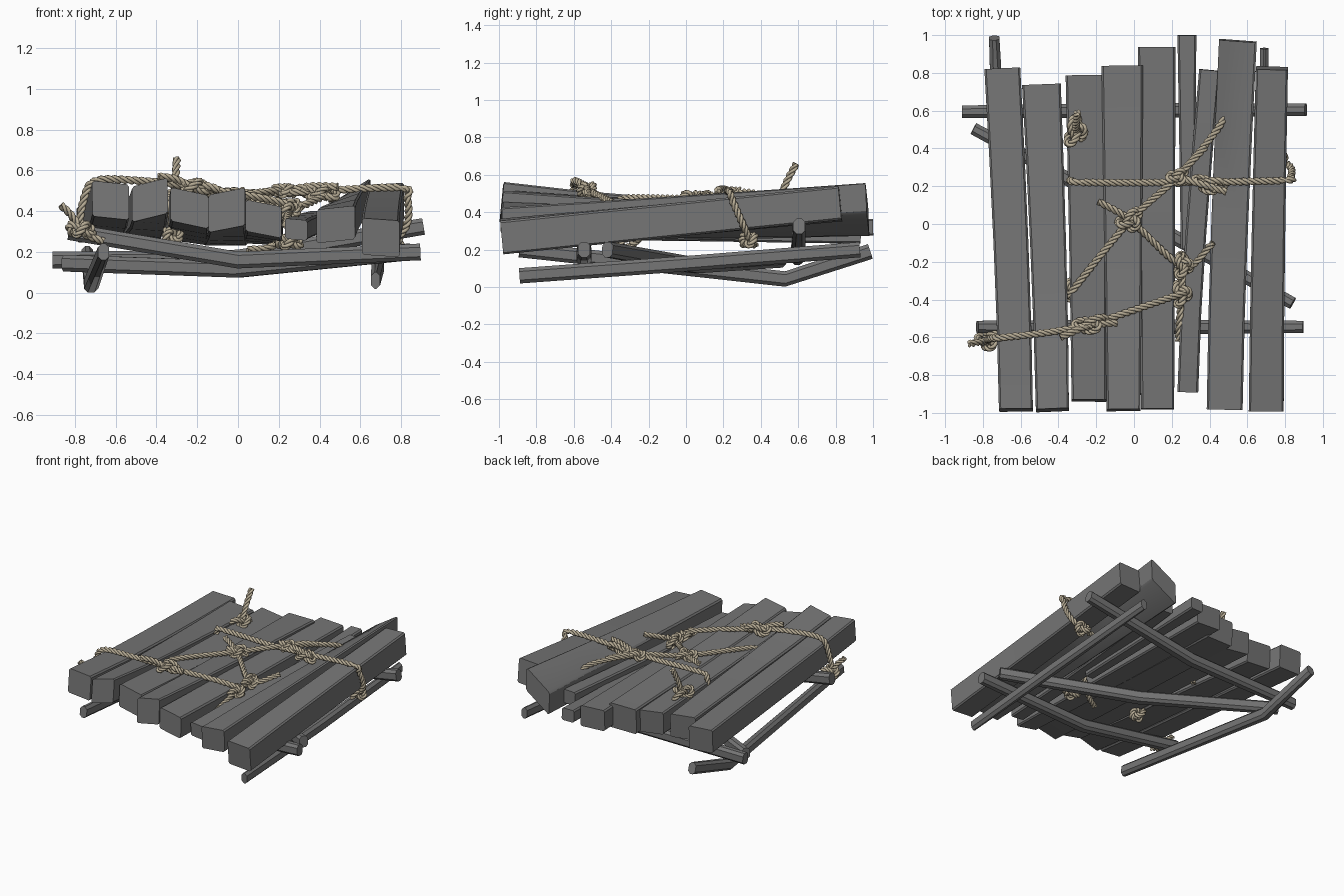
import bpy, bmesh, math
from mathutils import Vector as V

if "Cube" in bpy.data.objects:
    bpy.data.objects.remove(bpy.data.objects["Cube"])

def material(name, col):
    m = bpy.data.materials.new(name)
    m.diffuse_color = (*col, 1)
    m.use_nodes = True
    m.node_tree.nodes["Principled BSDF"].inputs["Base Color"].default_value = m.diffuse_color
    return m

WOOD = material("grey_wood", (0.18, 0.18, 0.18))
ROPE = material("rope_tan", (0.47, 0.41, 0.30))
UP = V((0, 0, 1))

def finish(bm, name, mat, angle):
    bmesh.ops.recalc_face_normals(bm, faces=bm.faces)
    me = bpy.data.meshes.new(name)
    bm.to_mesh(me)
    bm.free()
    me.materials.append(mat)
    ob = bpy.data.objects.new(name, me)
    bpy.context.collection.objects.link(ob)
    bpy.ops.object.select_all(action='DESELECT')
    ob.select_set(True)
    bpy.context.view_layer.objects.active = ob
    bpy.ops.object.shade_smooth_by_angle(angle=math.radians(angle))

def skin(bm, rings):
    n = len(rings[0])
    vs = [[bm.verts.new(p) for p in r] for r in rings]
    for a, b in zip(vs, vs[1:]):
        for i in range(n):
            bm.faces.new((a[i], a[(i + 1) % n], b[(i + 1) % n], b[i]))
    bm.faces.new(vs[0])
    bm.faces.new(vs[-1])

def tangent(pts, i):
    return (pts[min(i + 1, len(pts) - 1)] - pts[max(i - 1, 0)]).normalized()

def timber(name, pts, widths, heights, slopes, c):
    """Loft a box with chamfer c along the points; slopes shear its top sideways."""
    bm = bmesh.new()
    rings = []
    for i, p in enumerate(pts):
        t = tangent(pts, i)
        side = t.cross(UP).normalized()
        up = side.cross(t)
        side = side + up * math.tan(math.radians(slopes[i]))
        w, h = widths[i] / 2, heights[i] / 2
        prof = [(w, c - h), (w, h - c), (w - c, h), (c - w, h),
                (-w, h - c), (-w, c - h), (c - w, -h), (w - c, -h)]
        rings.append([p + side * a + up * b for a, b in prof])
    skin(bm, rings)
    finish(bm, name, WOOD, 30)

def plank(name, height, front, back):
    """Plank between two ends (x, y, z, width, slope); it bows sideways late and sinks early."""
    steps = [0, 0.25, 0.5, 0.75, 1]
    def mix(k, e=1):
        return [front[k] + (back[k] - front[k]) * t ** e for t in steps]
    z = mix(2, 0.75 if back[2] < front[2] else 1)
    pts = [V(p) for p in zip(mix(0, 1.4), mix(1), z)]
    timber(name, pts, mix(3), [height] * 5, mix(4), 0.01)

def stick(name, a, mid, b, width=0.07):
    timber(name, [V(a), V(mid), V(b)], [width - .005, width + .01, width - .005], [.082] * 3, [0] * 3, 0.018)

def rope(name, pts, size=0.0105, sides=6, pitch=0.10):
    """Three twisted strands along a smooth path."""
    p = [V(q) for q in pts]
    p = [2 * p[0] - p[1]] + p + [2 * p[-1] - p[-2]]
    path = []
    for a, b, c, d in zip(p, p[1:], p[2:], p[3:]):
        n = max(2, int((c - b).length / 0.011))
        for t in (k / n for k in range(n)):
            path.append(0.5 * (2 * b + (c - a) * t + (2 * a - 5 * b + 4 * c - d) * t * t
                               + (3 * b - a - 3 * c + d) * t ** 3))
    path.append(p[-2])
    n, dist, frames = tangent(path, 0).orthogonal(), 0, []
    for i, q in enumerate(path):
        t = tangent(path, i)
        n = (n - t * n.dot(t)).normalized()
        dist += (q - path[i - 1]).length if i else 0
        frames.append((q, n, t.cross(n), dist))
    bm = bmesh.new()
    def around(u, v, a):
        return size * (u * math.cos(a) + v * math.sin(a))
    for s in range(3):
        skin(bm, [[q + around(u, v, math.tau * (d / pitch + s / 3)) + around(u, v, math.tau * k / sides)
                   for k in range(sides)] for q, u, v, d in frames])
    finish(bm, name, ROPE, 70)

def knot(name, c, heading, length=0.055, radius=0.036, flat=0.025):
    """Trefoil knot stretched along a heading in degrees."""
    h = math.radians(heading)
    d, side = V((math.cos(h), math.sin(h), 0)), V((-math.sin(h), math.cos(h), 0))
    pts = []
    for t in (math.tau * k / 24 for k in range(25)):
        pts.append(c + d * length * (math.sin(t) + 2 * math.sin(2 * t)) / 2.6
                   + side * radius * (math.cos(t) - 2 * math.cos(2 * t)) / 2.6
                   - UP * flat * math.sin(3 * t))
    rope(name, pts)

def drop(p, depth=0.2):
    """Rope end tucked down through a gap."""
    return [p - UP * depth, p - UP * depth / 2]

# Deck planks, left to right
plank("deck_plank_1", .175, (-.625, -.985, .453, .18, -6), (-.697, .82, .33, .19, -3))
plank("deck_plank_2", .175, (-.432, -.985, .455, .175, 14), (-.49, .735, .335, .205, -6))
plank("deck_plank_3", .165, (-.238, -.935, .415, .185, -12), (-.257, .785, .33, .21, -8))
plank("deck_plank_4", .185, (-.055, -.985, .405, .18, 11), (-.062, .835, .325, .22, 0))
plank("deck_plank_5", .155, (.125, -.98, .362, .175, -11), (.12, .935, .315, .2, -3))
plank("deck_plank_6", .1, (.285, -.89, .31, .11, -5), (.4, .815, .35, .11, 0))
plank("deck_plank_7", .165, (.48, -.98, .335, .19, 6), (.55, .97, .415, .2, 33))
plank("deck_plank_8", .18, (.7, -.985, .27, .185, -4), (.73, .825, .445, .17, 3))
plank("short_plank", .09, (.285, -.13, .29, .075, 0), (.28, 1, .32, .1, 0))

# Bent sticks under the deck
stick("front_cross_beam", (-.83, -.545, .3), (0, -.545, .16), (.895, -.545, .2))
stick("rear_cross_beam", (-.91, .595, .16), (0, .6, .17), (.91, .605, .325))
stick("diagonal_beam", (-.85, .505, .145), (0, .05, .115), (.84, -.42, .2))
stick("left_runner", (-.66, -.89, .2), (-.72, .53, .043), (-.74, .985, .19), .06)
stick("right_runner", (.675, -.89, .06), (.685, 0, .125), (.69, .93, .2), .05)

# Points where ropes meet
centre, front, left = V((-.02, .02, .475)), V((-.23, -.53, .52)), V((-.77, -.615, .31))
gap_a, gap_b, cross = V((.26, -.22, .42)), V((.25, -.37, .4)), V((.23, .25, .5))
hole, rear, side = V((-.325, -.35, .47)), V((-.31, .49, .45)), V((.75, .34, .25))
start, corner = V((-.335, .23, .47)), V((.83, .25, .46))
top_left, end = V((-.69, -.6, .55)), V((.455, .52, .46))

# Lashing ropes
rope("cross_rope", drop(start) + [start, (-.27, .22, .495), (.2, .22, .49), (.78, .23, .515), corner,
                                  corner.lerp(side, .6) + V((.045, 0, 0)), side, side - V((.11, .01, .01))])
rope("diagonal_rope", drop(hole) + [hole, centre, cross, end, end + V((.01, .08, -.1))])
rope("centre_rope", [centre + V((-.17, .1, .025)), centre, gap_a, gap_a + V((.16, .12, .05))])
rope("front_rope", [left + V((.11, .015, -.06)), left, left + V((.02, .01, .17)), top_left,
                    (-.5, -.58, .55), front, gap_b + UP * .03] + drop(gap_b, .16)[::-1])
rope("gap_rope", [gap_a + V((-.01, .07, .01)), gap_a, gap_b, gap_b + V((-.015, -.25, -.07))])
rope("gap_loop", [gap_a, gap_a - UP * .12, (.15, -.3, .22), (.05, -.36, .21)])

# Loose tails
def tail(name, p, offset):
    o = V(offset)
    rope(name, [p, p + o * .5 + UP * .012, p + o])

tail("left_tail", left, (-.1, -.02, .12))
tail("front_tail_left", front, (-.16, -.07, .05))
tail("front_tail_right", front, (.14, .005, -.015))
tail("cross_tail", cross, (.26, -.08, .02))
tail("upper_tail", cross, (.15, .16, -.01))
tail("rear_tail", rear, (.01, .1, .21))
tail("rear_tail_low", rear, (-.03, -.07, -.2))

# Knots
knot("centre_knot", centre, 30, .06, .042)
knot("front_knot", front, 10, .08, .033)
knot("left_knot", left, 5)
knot("cross_knot", V((.4, .21, .49)), -10, .08, .033)
knot("cross_diagonal_knot", cross, 20, .045, .03, .02)
knot("gap_upper_knot", gap_a, 85)
knot("gap_lower_knot", gap_b, 90)
knot("gap_under_knot", gap_b - UP * .15, 10)
knot("rear_knot", rear, 75, .07, .042)
knot("side_knot", side, 0, .045)
knot("hole_knot", hole - UP * .19, 80, .045)
